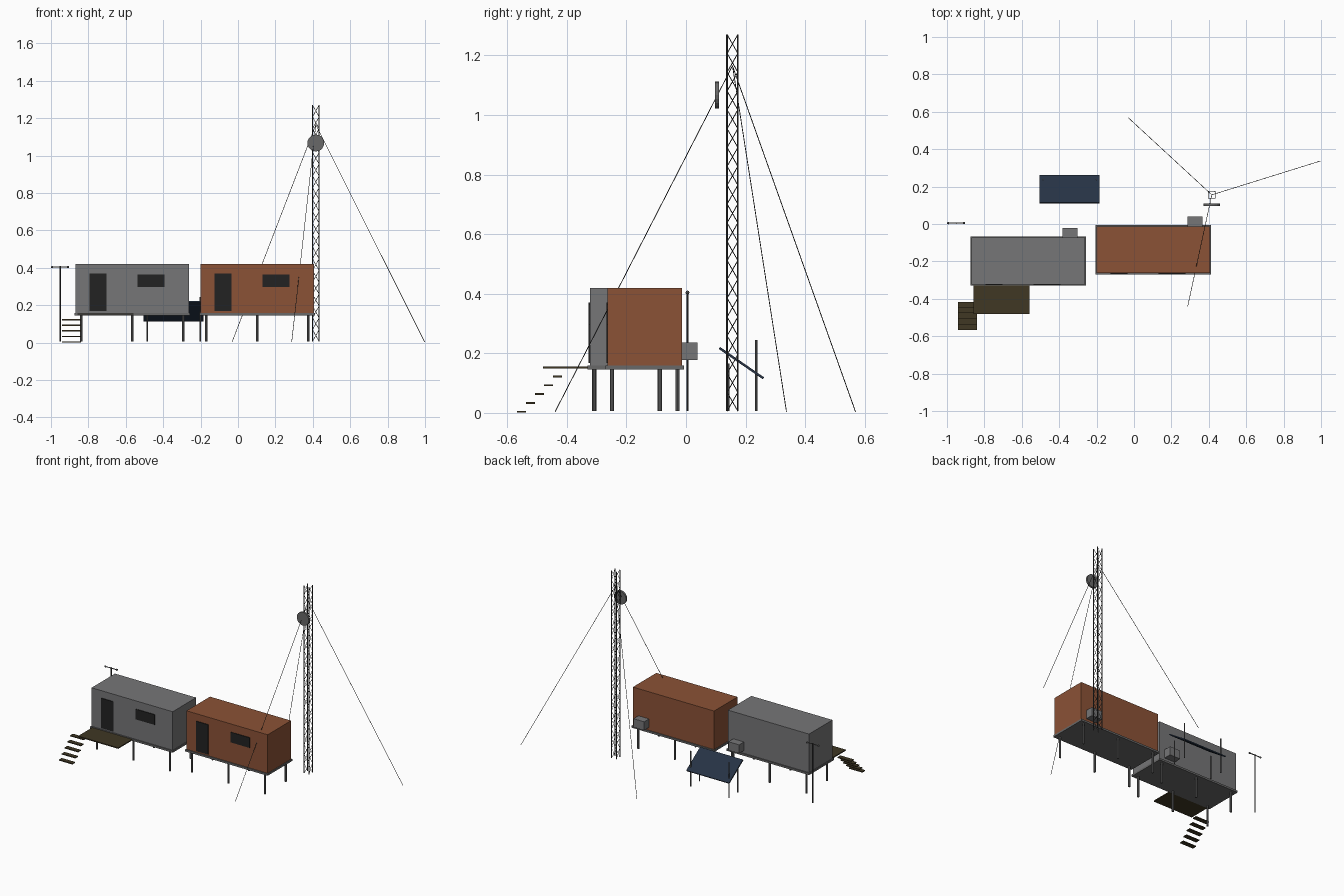
import bpy, bmesh, math
from mathutils import Vector, Matrix

if "Cube" in bpy.data.objects:
    bpy.data.objects.remove(bpy.data.objects["Cube"])


def mat(name, r, g, b):
    m = bpy.data.materials.new(name)
    m.diffuse_color = (r, g, b, 1)
    m.use_nodes = True
    m.node_tree.nodes["Principled BSDF"].inputs["Base Color"].default_value = m.diffuse_color
    return m


GRAY = mat("cabin gray", .18, .18, .185)
RUST = mat("cabin rust", .26, .085, .037)
DARK = mat("dark opening", .016, .016, .016)
STEEL = mat("steel gray", .14, .14, .14)
WOOD = mat("dark wood", .05, .038, .017)
NAVY = mat("panel navy", .019, .032, .058)
IRON = mat("tower iron", .045, .045, .045)


def finish(name, bm, material):
    me = bpy.data.meshes.new(name)
    bm.to_mesh(me)
    bm.free()
    me.materials.append(material)
    ob = bpy.data.objects.new(name, me)
    bpy.context.collection.objects.link(ob)
    return ob


def add_box(bm, lo, hi):
    lo, hi = Vector(lo), Vector(hi)
    s = hi - lo
    bmesh.ops.create_cube(bm, size=1, matrix=Matrix.Translation((lo + hi) / 2)
                          @ Matrix.Diagonal((s.x, s.y, s.z, 1)))


def add_rod(bm, a, b, r, sides=8):
    a, b = Vector(a), Vector(b)
    d = b - a
    rot = d.to_track_quat('Z', 'Y').to_matrix().to_4x4()
    bmesh.ops.create_cone(bm, cap_ends=True, segments=sides, radius1=r, radius2=r,
                          depth=d.length, matrix=Matrix.Translation((a + b) / 2) @ rot)


def box(name, lo, hi, material):
    bm = bmesh.new()
    add_box(bm, lo, hi)
    return finish(name, bm, material)


def rods(name, pairs, r, material, sides=8):
    bm = bmesh.new()
    for a, b in pairs:
        add_rod(bm, a, b, r, sides)
    return finish(name, bm, material)


# Two stilted cabins, identical apart from colour and place
def cabin(name, cx, cy, material):
    box(name + "_body", (cx - .303, cy - .125, .158), (cx + .303, cy + .125, .419), material)
    box(name + "_floor", (cx - .308, cy - .132, .146), (cx + .308, cy + .132, .159), STEEL)
    f = cy - .125
    box(name + "_door", (cx - .229, f - .004, .168), (cx - .138, f + .002, .370), DARK)
    box(name + "_window", (cx + .028, f - .004, .296), (cx + .172, f + .002, .365), DARK)
    box(name + "_vent_unit", (cx + .183, cy + .123, .178), (cx + .263, cy + .177, .236), GRAY)
    rods(name + "_stilts", [((cx + dx, cy + dy, .006), (cx + dx, cy + dy, .148))
                            for dx in (-.273, 0, .273) for dy in (-.11, .11)], .007, STEEL)


cabin("gray_cabin", -.565, -.198, GRAY)
cabin("rust_cabin", .1025, -.138, RUST)

# Entrance deck and stairs
box("entrance_deck", (-.858, -.48, .149), (-.559, -.325, .156), WOOD)
bm = bmesh.new()
for i in range(5):
    y, z = -.432 - .03 * i, .122 - .0295 * i
    add_box(bm, (-.941, y - .015, z - .003), (-.84, y + .015, z + .003))
finish("stair_treads", bm, WOOD)

# Tilted solar panel on four posts
panel = box("solar_panel", (-.16, -.09, -.004), (.16, .09, .004), NAVY)
panel.location = (-.345, .186, .167)
panel.rotation_euler = (-math.radians(34.5), 0, 0)
rods("panel_posts", [((x, y, .006), (x, y, h)) for x in (-.486, -.201)
                     for y, h in ((.142, .165), (.236, .245))], .004, STEEL)

# Wind gauge mast
MX, MY = -.951, .005
rods("gauge_mast", [((MX, MY, .006), (MX, MY, .409))], .004, IRON)
rods("gauge_crossbar", [((MX - .047, MY, .404), (MX + .047, MY, .404))], .003, STEEL)
bm = bmesh.new()
for s in (-1, 1):
    bmesh.ops.create_uvsphere(bm, u_segments=8, v_segments=6, radius=.0065,
                              matrix=Matrix.Translation((MX + s * .0425, MY, .404)))
finish("gauge_cups", bm, STEEL)

# Lattice tower: four legs and alternating diagonals on every side
TX, TY, HALF, TOP, BAYS = .416, .156, .018, 1.27, 20
corners = [(TX + sx * HALF, TY + sy * HALF) for sx, sy in ((-1, -1), (1, -1), (1, 1), (-1, 1))]
rods("tower_legs", [((x, y, .006), (x, y, TOP)) for x, y in corners], .003, IRON, 6)
braces = []
step = (TOP - .006) / BAYS
for i in range(BAYS):
    z0, z1 = .006 + i * step, .006 + (i + 1) * step
    for k in range(4):
        a, b = corners[k], corners[(k + 1) % 4]
        if i % 2:
            a, b = b, a
        braces.append(((*a, z0), (*b, z1)))
rods("tower_braces", braces, .0015, IRON, 4)

# Antenna dish on the front of the tower
rods("antenna_dish", [((TX, .097, 1.067), (TX, .110, 1.067))], .045, STEEL, 20)

# Three guy wires spread evenly around the tower
wires = []
for deg in (17.3, 137.3, 257.8):
    t = math.radians(deg)
    wires.append(((TX, TY, 1.165), (TX + .609 * math.cos(t), TY + .609 * math.sin(t), .004)))
rods("guy_wires", wires, .0015, IRON, 5)
